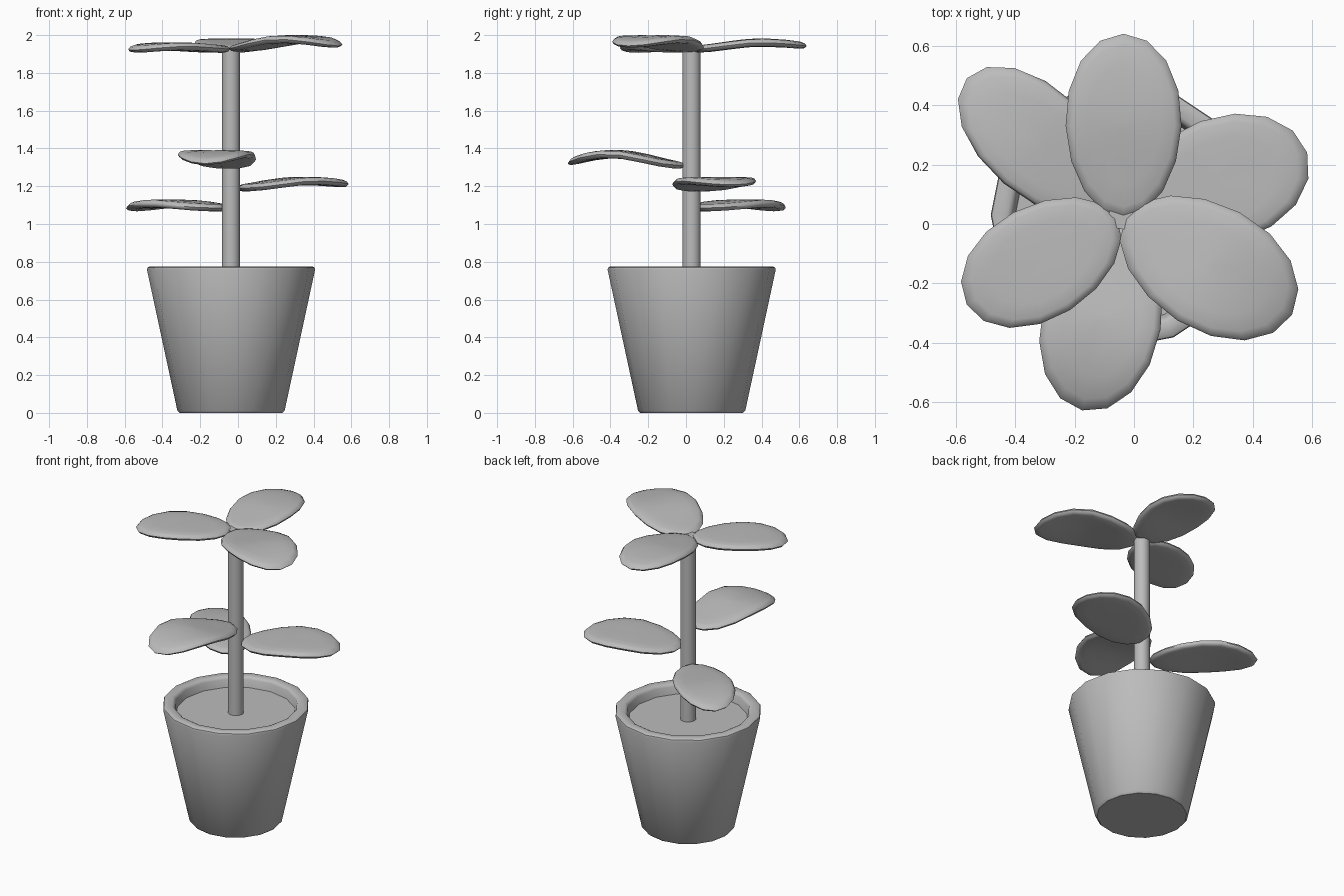
import bpy, bmesh, math

cube = bpy.data.objects.get("Cube")
if cube:
    bpy.data.objects.remove(cube, do_unlink=True)

# One plain grey for the whole plant
grey = bpy.data.materials.new("plain_grey")
grey.use_nodes = True
GREY = (0.5, 0.5, 0.5, 1)
grey.diffuse_color = GREY
grey.node_tree.nodes["Principled BSDF"].inputs["Base Color"].default_value = GREY

AXIS = (-0.037, 0.03)   # stem and pot centre
SIDES = 16


def finish(name, bm, location, turn=0, angle=40):
    bmesh.ops.recalc_face_normals(bm, faces=bm.faces)
    mesh = bpy.data.meshes.new(name)
    bm.to_mesh(mesh)
    bm.free()
    mesh.materials.append(grey)
    obj = bpy.data.objects.new(name, mesh)
    obj.location = location
    obj.rotation_euler.z = turn
    bpy.context.collection.objects.link(obj)
    bpy.ops.object.select_all(action='DESELECT')
    obj.select_set(True)
    bpy.context.view_layer.objects.active = obj
    bpy.ops.object.shade_smooth_by_angle(angle=math.radians(angle))
    return obj


def skin(bm, rings):
    """Bridge rings of points and close both ends."""
    loops = [[bm.verts.new(p) for p in ring] for ring in rings]
    for low, high in zip(loops, loops[1:]):
        for i in range(SIDES):
            j = (i + 1) % SIDES
            bm.faces.new((low[i], low[j], high[j], high[i]))
    bm.faces.new(loops[0])
    bm.faces.new(loops[-1])


def lathe(name, profile):
    bm = bmesh.new()
    angles = [2 * math.pi * i / SIDES for i in range(SIDES)]
    skin(bm, [[(r * math.cos(a), r * math.sin(a), z) for a in angles]
              for r, z in profile])
    return finish(name, bm, (*AXIS, 0))


def leaf(name, base, degrees, length, half_width, heights):
    """Padded oval leaf that arches from its base to its middle and tip."""
    start, middle, tip = heights

    def spine(t):
        if t < 0.6:
            u = max(t, 0) / 0.6
            return start + (middle - start) * u * u * (3 - 2 * u)
        return middle - (middle - tip) * ((t - 0.6) / 0.4) ** 2

    # Half section from the centre of the underside round the rim to the top
    half = [(0.05, 0.022), (0.35, 0.022), (0.65, 0.021), (0.88, 0.019), (0.96, 0.013)]
    section = [(s, -h) for s, h in half] + [(1, 0)] + [(s, h) for s, h in reversed(half)]
    rings = []
    for s, h in section:
        ring = []
        for i in range(SIDES):
            a = 2 * math.pi * i / SIDES
            t = 0.5 - 0.5 * s * math.cos(a)
            egg = 1 - 0.06 * math.cos(a)
            ring.append((length * t, half_width * s * math.sin(a) * egg, spine(t) + h))
        rings.append(ring)
    bm = bmesh.new()
    skin(bm, rings)
    return finish(name, bm, (*base, 0), math.radians(degrees), 60)


# Pot with a thick rounded rim, soil and stem
lathe("pot", [(0.272, 0), (0.284, 0.012), (0.445, 0.758), (0.442, 0.769), (0.43, 0.776),
              (0.39, 0.776), (0.378, 0.769), (0.372, 0.758), (0.36, 0.7)])
lathe("soil", [(0.355, 0.67), (0.366, 0.71)])
lathe("stem", [(0.048, 0.69), (0.048, 1.935)])

# Top whorl
leaf("top_leaf_back", (-0.035, 0.02), 90, 0.62, 0.195, (1.925, 1.96, 1.942))
leaf("top_leaf_left", (-0.031, 0.02), -30, 0.65, 0.21, (1.928, 1.978, 1.943))
leaf("top_leaf_right", (-0.057, 0.021), 210, 0.584, 0.19, (1.925, 1.94, 1.92))

# Staggered lower leaves
leaf("lower_leaf_left", (-0.007, 0.049), 18, 0.62, 0.211, (1.19, 1.228, 1.208))
leaf("lower_leaf_right", (-0.072, 0.049), 138, 0.66, 0.18, (1.085, 1.108, 1.078))
leaf("lower_leaf_front", (-0.041, -0.001), 258, 0.64, 0.201, (1.31, 1.37, 1.32))
